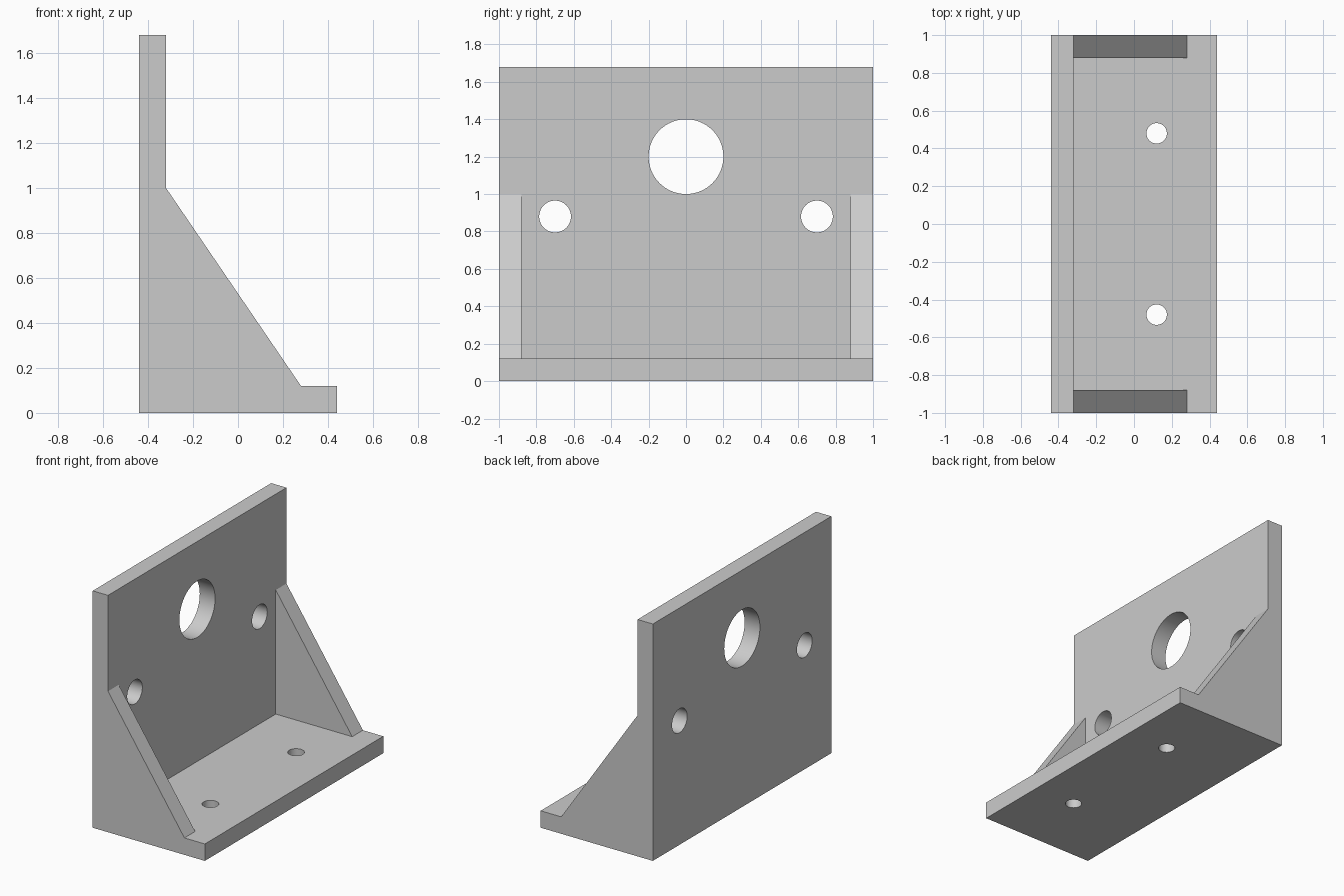
import bpy
import bmesh
from math import pi, radians
from mathutils import Matrix, Vector

cube = bpy.data.objects.get("Cube")
if cube:
    bpy.data.objects.remove(cube, do_unlink=True)

LEFT, WALL, RIGHT = -0.44, -0.32, 0.44
THICK, HALF, HEIGHT = 0.12, 1.0, 1.68

grey = bpy.data.materials.new("plain grey")
grey.use_nodes = True
grey.diffuse_color = (0.6, 0.6, 0.6, 1)
grey.node_tree.nodes["Principled BSDF"].inputs["Base Color"].default_value = (0.6, 0.6, 0.6, 1)


def finish(name, bm):
    bmesh.ops.recalc_face_normals(bm, faces=bm.faces)
    mesh = bpy.data.meshes.new(name)
    bm.to_mesh(mesh)
    bm.free()
    mesh.materials.append(grey)
    obj = bpy.data.objects.new(name, mesh)
    bpy.context.collection.objects.link(obj)
    return obj


def extrude_profile(name, points, half):
    """Extrude an x-z outline symmetrically along y."""
    bm = bmesh.new()
    face = bm.faces.new([bm.verts.new((x, -half, z)) for x, z in points])
    new = bmesh.ops.extrude_face_region(bm, geom=[face])["geom"]
    verts = [v for v in new if isinstance(v, bmesh.types.BMVert)]
    bmesh.ops.translate(bm, verts=verts, vec=(0, 2 * half, 0))
    return finish(name, bm)


def drill(name, center, radius, axis):
    """Cylinder cutter running through a plate along x or z."""
    turn = Matrix.Rotation(pi / 2, 4, "Y") if axis == "x" else Matrix()
    bm = bmesh.new()
    bmesh.ops.create_cone(bm, cap_ends=True, segments=64, radius1=radius,
                          radius2=radius, depth=3 * THICK,
                          matrix=Matrix.Translation(Vector(center)) @ turn)
    return finish(name, bm)


# Bracket body: upright wall, sloped side gussets and foot in one outline
bracket = extrude_profile("angle_bracket", [
    (LEFT, 0), (RIGHT, 0), (RIGHT, THICK), (0.28, THICK),
    (WALL, 1.0), (WALL, HEIGHT), (LEFT, HEIGHT)], HALF)

# Pocket between the two gussets
cutters = [extrude_profile("pocket_cutter", [
    (WALL, THICK), (0.6, THICK), (0.6, 1.4), (WALL, 1.4)], HALF - THICK)]

# Wall and foot holes
wall_mid = (LEFT + WALL) / 2
cutters.append(drill("shaft_hole_cutter", (wall_mid, 0, 1.2), 0.2, "x"))
for side in (-1, 1):
    cutters.append(drill("wall_hole_cutter", (wall_mid, side * 0.7, 0.88), 0.085, "x"))
    cutters.append(drill("foot_hole_cutter", (0.12, side * 0.48, THICK / 2), 0.054, "z"))

bpy.ops.object.select_all(action="DESELECT")
bracket.select_set(True)
bpy.context.view_layer.objects.active = bracket
for cutter in cutters:
    mod = bracket.modifiers.new(cutter.name, "BOOLEAN")
    mod.operation = "DIFFERENCE"
    mod.solver = "EXACT"
    mod.object = cutter
    bpy.ops.object.modifier_apply(modifier=mod.name)
    bpy.data.objects.remove(cutter, do_unlink=True)

# Smooth hole walls, crisp plate edges
bpy.ops.object.shade_smooth_by_angle(angle=radians(30))
